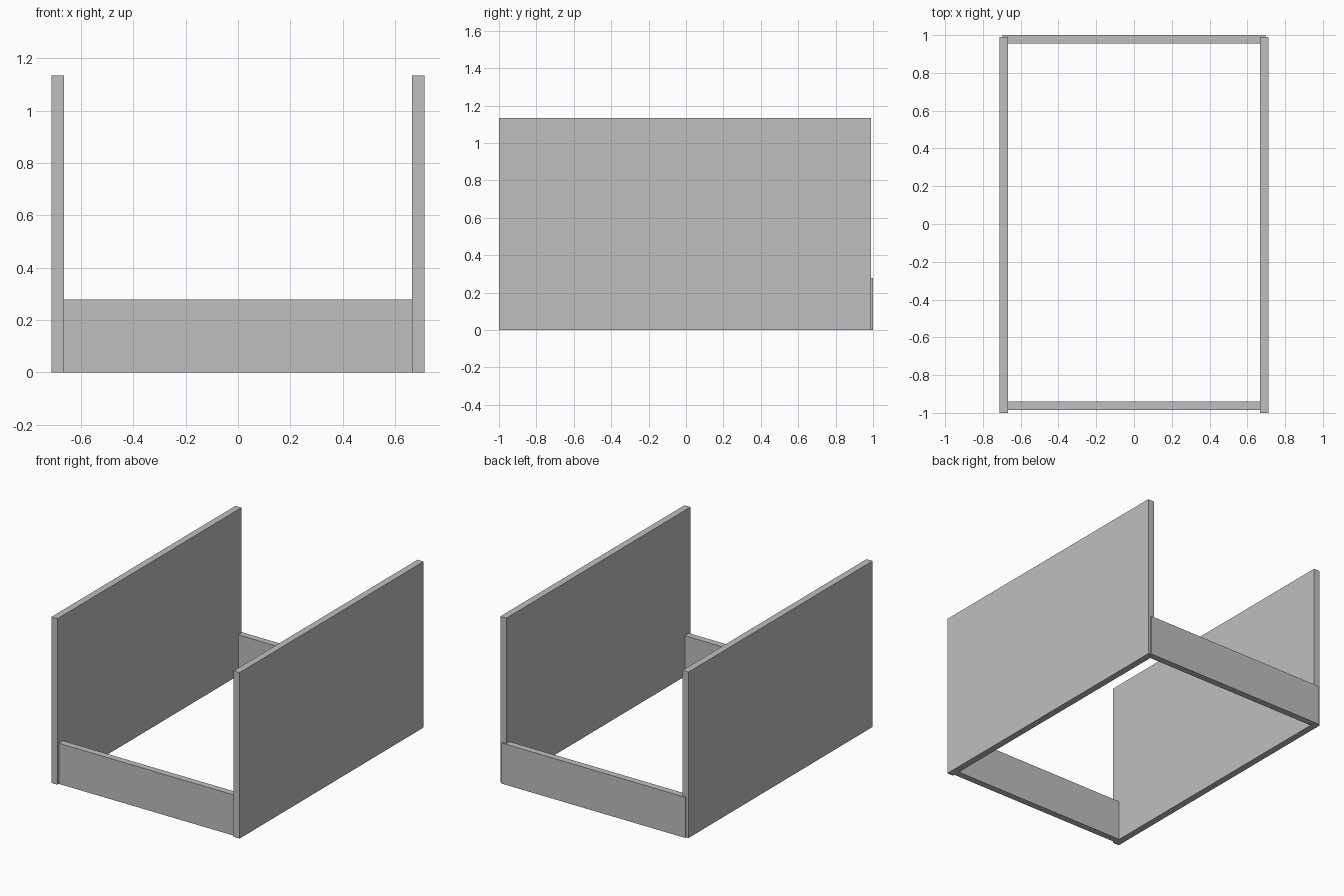
import bpy

cube = bpy.data.objects.get("Cube")
if cube:
    bpy.data.objects.remove(cube, do_unlink=True)

# Single flat grey finish
grey = bpy.data.materials.new("plain_grey")
grey.use_nodes = True
colour = (0.52, 0.52, 0.52, 1)
grey.diffuse_color = colour
grey.node_tree.nodes["Principled BSDF"].inputs["Base Color"].default_value = colour


def board(name, x, y, z):
    """Rectangular board spanning the given (low, high) ranges."""
    spans = (x, y, z)
    bpy.ops.mesh.primitive_cube_add(size=1, location=[(a + b) / 2 for a, b in spans])
    ob = bpy.context.object
    ob.name = ob.data.name = name
    ob.scale = [b - a for a, b in spans]
    bpy.ops.object.transform_apply(location=False, rotation=False, scale=True)
    ob.data.materials.append(grey)
    return ob


INNER, OUTER = 0.666, 0.712
PANEL_TOP, RAIL_TOP = 1.135, 0.278

# Tall side panels
board("left_panel", (INNER, OUTER), (-1, 0.99), (0, PANEL_TOP))
board("right_panel", (-OUTER, -INNER), (-1, 0.99), (0, PANEL_TOP))

# Low rails: the front one sits between the panels, the back one laps their ends
board("front_rail", (-INNER, INNER), (-0.985, -0.94), (0, RAIL_TOP))
board("back_rail", (-0.695, 0.695), (0.955, 1), (0, RAIL_TOP))
